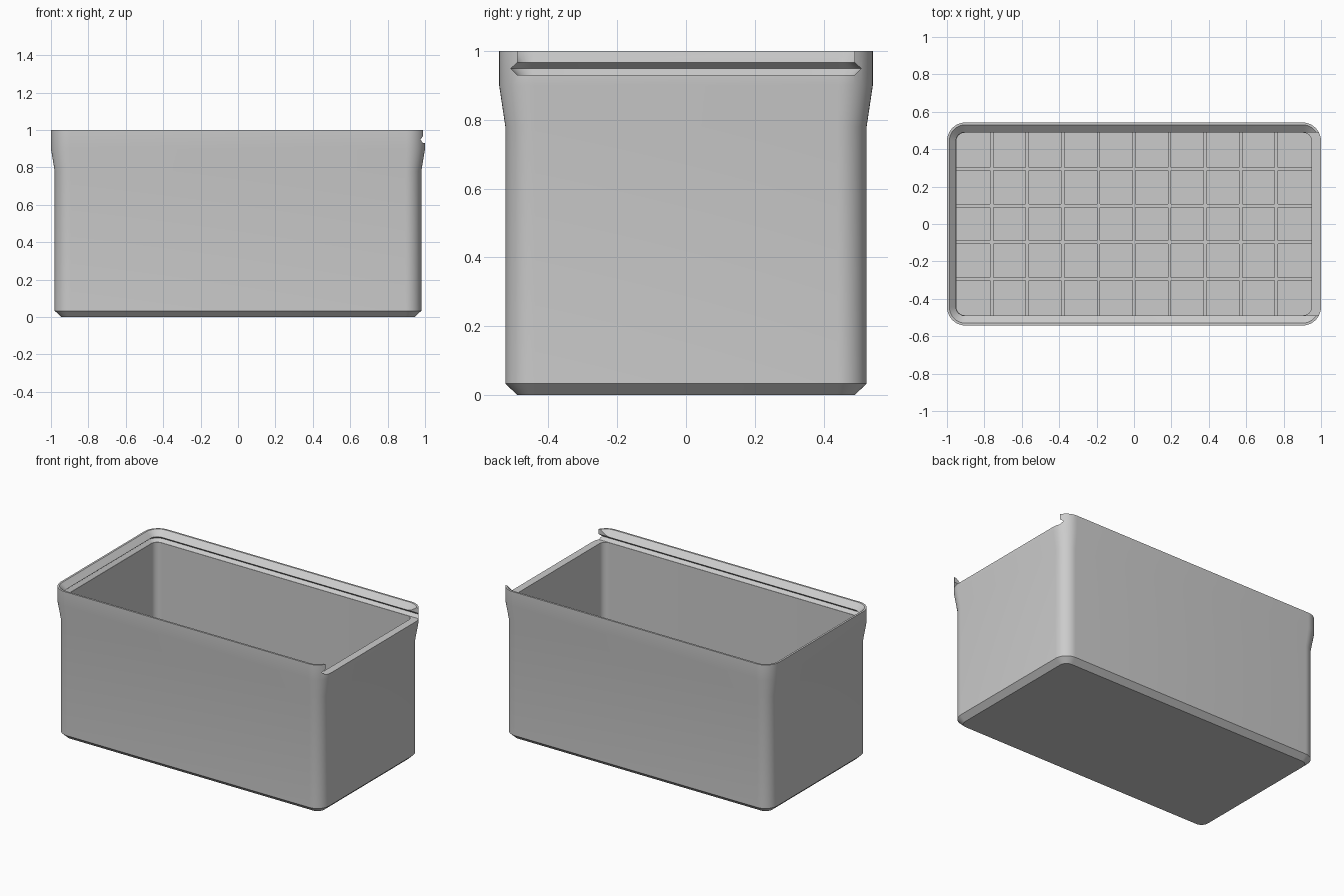
import bpy, bmesh, math

old = bpy.data.objects.get("Cube")
if old:
    bpy.data.objects.remove(old, do_unlink=True)

GREY = (0.6, 0.6, 0.6, 1)
mat = bpy.data.materials.new("grey plastic")
mat.use_nodes = True
mat.diffuse_color = GREY
mat.node_tree.nodes["Principled BSDF"].inputs["Base Color"].default_value = GREY


def rounded_ring(bm, z, x0, x1, hy, r, steps=10):
    """One rounded rectangle from x0 to x1 and -hy to hy at height z."""
    ring = []
    corners = [(x1 - r, hy - r), (x0 + r, hy - r), (x0 + r, r - hy), (x1 - r, r - hy)]
    for quarter, (cx, cy) in enumerate(corners):
        for i in range(steps + 1):
            a = (quarter + i / steps) * math.pi / 2
            ring.append(bm.verts.new((cx + r * math.cos(a), cy + r * math.sin(a), z)))
    return ring


def finish(name, bm):
    bmesh.ops.recalc_face_normals(bm, faces=bm.faces)
    mesh = bpy.data.meshes.new(name)
    bm.to_mesh(mesh)
    bm.free()
    mesh.materials.append(mat)
    obj = bpy.data.objects.new(name, mesh)
    bpy.context.collection.objects.link(obj)
    return obj


def loft(name, levels):
    """Closed solid through rounded rectangles given as (z, x0, x1, half y, radius)."""
    bm = bmesh.new()
    rings = [rounded_ring(bm, *level) for level in levels]
    for low, high in zip(rings, rings[1:]):
        n = len(low)
        for i in range(n):
            j = (i + 1) % n
            bm.faces.new((low[i], low[j], high[j], high[i]))
    bm.faces.new(rings[0])
    bm.faces.new(rings[-1])
    return finish(name, bm)


def carve(target, cutter):
    cutter.hide_render = True
    mod = target.modifiers.new("carve", 'BOOLEAN')
    mod.operation = 'DIFFERENCE'
    mod.solver = 'EXACT'
    mod.object = cutter
    bpy.context.view_layer.objects.active = target
    bpy.ops.object.modifier_apply(modifier=mod.name)
    bpy.data.objects.remove(cutter, do_unlink=True)


# Outer shell: chamfered foot, straight body, flared rim
box = loft("box_shell", [
    (0, -0.945, 0.945, 0.49, 0.05),
    (0.033, -0.98, 0.98, 0.525, 0.085),
    (0.78, -0.98, 0.98, 0.525, 0.085),
    (0.9, -1, 1, 0.543, 0.1),
    (1, -1, 1, 0.543, 0.1)])

# Main cavity
carve(box, loft("cavity_cutter", [
    (0.04, -0.95, 0.95, 0.488, 0.045),
    (0.945, -0.95, 0.95, 0.488, 0.045)]))

# Dovetail slot for a sliding lid, open at the left end
carve(box, loft("lid_slot_cutter", [
    (0.93, -0.952, 1.2, 0.49, 0.047),
    (0.949, -0.972, 1.2, 0.509, 0.065),
    (0.966, -0.952, 1.2, 0.49, 0.047),
    (1.05, -0.952, 1.2, 0.49, 0.047)]))

# Sloped inner face of the lip above the slot
carve(box, loft("lip_slope_cutter", [
    (0.957, -0.942, 0.942, 0.48, 0.037),
    (1.005, -0.992, 0.992, 0.536, 0.09)]))

bpy.ops.object.select_all(action='DESELECT')
box.select_set(True)
bpy.context.view_layer.objects.active = box
bpy.ops.object.shade_smooth_by_angle(angle=math.radians(25))

# Grid of dividers making ten by five cells
COLS, ROWS, THICK, TOP = 10, 5, 0.018, 0.42


def divider(name, x, y, sx, sy):
    bm = bmesh.new()
    bmesh.ops.create_cube(bm, size=1)
    bmesh.ops.scale(bm, vec=(sx, sy, TOP - 0.035), verts=bm.verts)
    bmesh.ops.translate(bm, vec=(x, y, (TOP + 0.035) / 2), verts=bm.verts)
    return finish(name, bm)


for c in range(1, COLS):
    divider(f"cross_divider_{c}", -0.95 + 1.9 * c / COLS, 0, THICK, 0.98)
for r in range(1, ROWS):
    divider(f"long_divider_{r}", 0, -0.49 + 0.98 * r / ROWS, 1.902, THICK)
